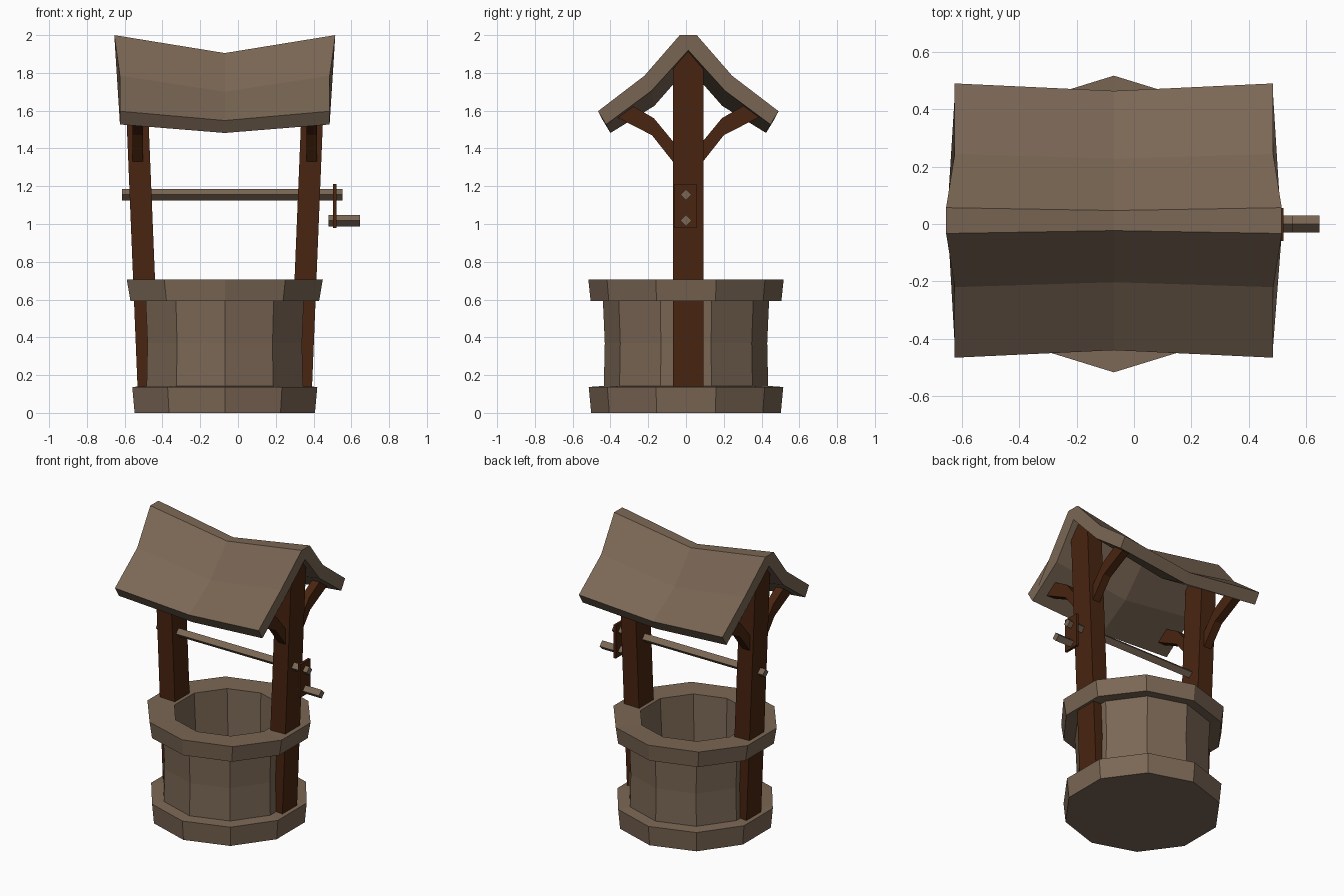
import bpy, bmesh, math
from mathutils import Vector

if "Cube" in bpy.data.objects:
    bpy.data.objects.remove(bpy.data.objects["Cube"])

CX = -0.07  # the well axis; only the crank sticks out further


def material(name, rgb):
    m = bpy.data.materials.new(name)
    m.diffuse_color = (*rgb, 1)
    m.use_nodes = True
    m.node_tree.nodes["Principled BSDF"].inputs["Base Color"].default_value = m.diffuse_color
    return m


STONE = material("weathered grey brown", (0.196, 0.135, 0.09))
WOOD = material("dark wood", (0.066, 0.018, 0.005))


def make(name, rings, mat, loop=False):
    """Skin a list of equal-length closed rings; cap both ends unless looped."""
    bm = bmesh.new()
    rows = [[bm.verts.new(p) for p in ring] for ring in rings]
    n = len(rows[0])
    for a, b in zip(rows, rows[1:]):
        for i in range(n):
            j = (i + 1) % n
            bm.faces.new((a[i], a[j], b[j], b[i]))
    bm.faces.new(rows[0])
    bm.faces.new(rows[-1])
    bmesh.ops.recalc_face_normals(bm, faces=bm.faces)
    me = bpy.data.meshes.new(name)
    bm.to_mesh(me)
    bm.free()
    me.materials.append(mat)
    ob = bpy.data.objects.new(name, me)
    bpy.context.collection.objects.link(ob)
    return ob


# Ten-sided stone well: (radius, height, widening in x)
def decagon(r, z, sx):
    ring = []
    for k in range(10):
        a = math.tau * k / 10
        x = r * sx * math.sin(a)
        ring.append((CX + x, -r * math.cos(a), z))
    return ring


profile = [(0.502, 0.0, 1), (0.515, 0.137, 1), (0.435, 0.143, 1), (0.43, 0.37, 1),
           (0.44, 0.597, 1), (0.505, 0.593, 1.04), (0.517, 0.705, 1.055),
           (0.352, 0.70, 1.03), (0.345, 0.37, 1), (0.345, 0.14, 1)]
make("stone_well", [decagon(*p) for p in profile], STONE)

# Leaning posts with gabled tops, and the bent braces on both sides
for s, side in ((-1, "left"), (1, "right")):
    def post_x(z, off):
        return CX + s * (0.427 + 0.041 * (z - 0.7) + off)

    gable = [(-0.07, 0.13), (0.092, 0.13), (0.092, 1.82), (0.01, 1.915), (-0.07, 1.82)]
    make(side + "_post", [[(post_x(z, o), y, z) for y, z in gable]
                          for o in (-0.058, 0.058)], WOOD)

    for d, end in ((-1, "front"), (1, "back")):
        # lower and upper edge points of the brace, from post to roof
        edges = [((0.04, 1.28), (0.04, 1.39)), ((0.19, 1.47), (0.18, 1.56)),
                 ((0.385, 1.57), (0.30, 1.63))]
        rings = []
        for (y1, z1), (y2, z2) in edges:
            xs = [post_x(1.5, o) for o in (-0.028, 0.028)]
            rings.append([(xs[0], 0.01 + d * y1, z1), (xs[1], 0.01 + d * y1, z1),
                          (xs[1], 0.01 + d * y2, z2), (xs[0], 0.01 + d * y2, z2)])
        make(f"{side}_{end}_brace", rings, WOOD)

# Sagging roof: half profile as (end half-length, end y, end z, mid y, mid z)
half = [(0.585, 0.045, 2.0, 0.035, 1.905),
        (0.555, 0.232, 1.785, 0.215, 1.70),
        (0.555, 0.478, 1.597, 0.452, 1.548),
        (0.555, 0.435, 1.527, 0.412, 1.482),
        (0.555, 0.195, 1.705, 0.18, 1.625)]
apex = (0.58, 0.0, 1.92, 0.0, 1.83)
section = [(p, 1) for p in half] + [(apex, 1)] + [(p, -1) for p in reversed(half)]
roof_rings = []
for t in (-1, 0, 1):
    ring = []
    for (l, ye, ze, ym, zm), d in section:
        y, z = (ye, ze) if t else (ym, zm)
        ring.append((CX + t * l, 0.012 + d * y, z))
    roof_rings.append(ring)
make("roof", roof_rings, STONE)


# Square bars turned on edge: windlass axle and crank handle
def bar(name, x0, x1, z, r):
    return make(name, [[(x, 0, z - r), (x, r, z), (x, 0, z + r), (x, -r, z)]
                       for x in (x0, x1)], STONE)


bar("windlass_axle", -0.615, 0.553, 1.155, 0.03)
bar("crank_handle", 0.478, 0.647, 1.018, 0.03)

# Crank plate
make("crank_plate", [[(x, -0.06, 0.98), (x, 0.055, 0.98), (x, 0.055, 1.212), (x, -0.06, 1.212)]
                     for x in (0.504, 0.521)], WOOD)
